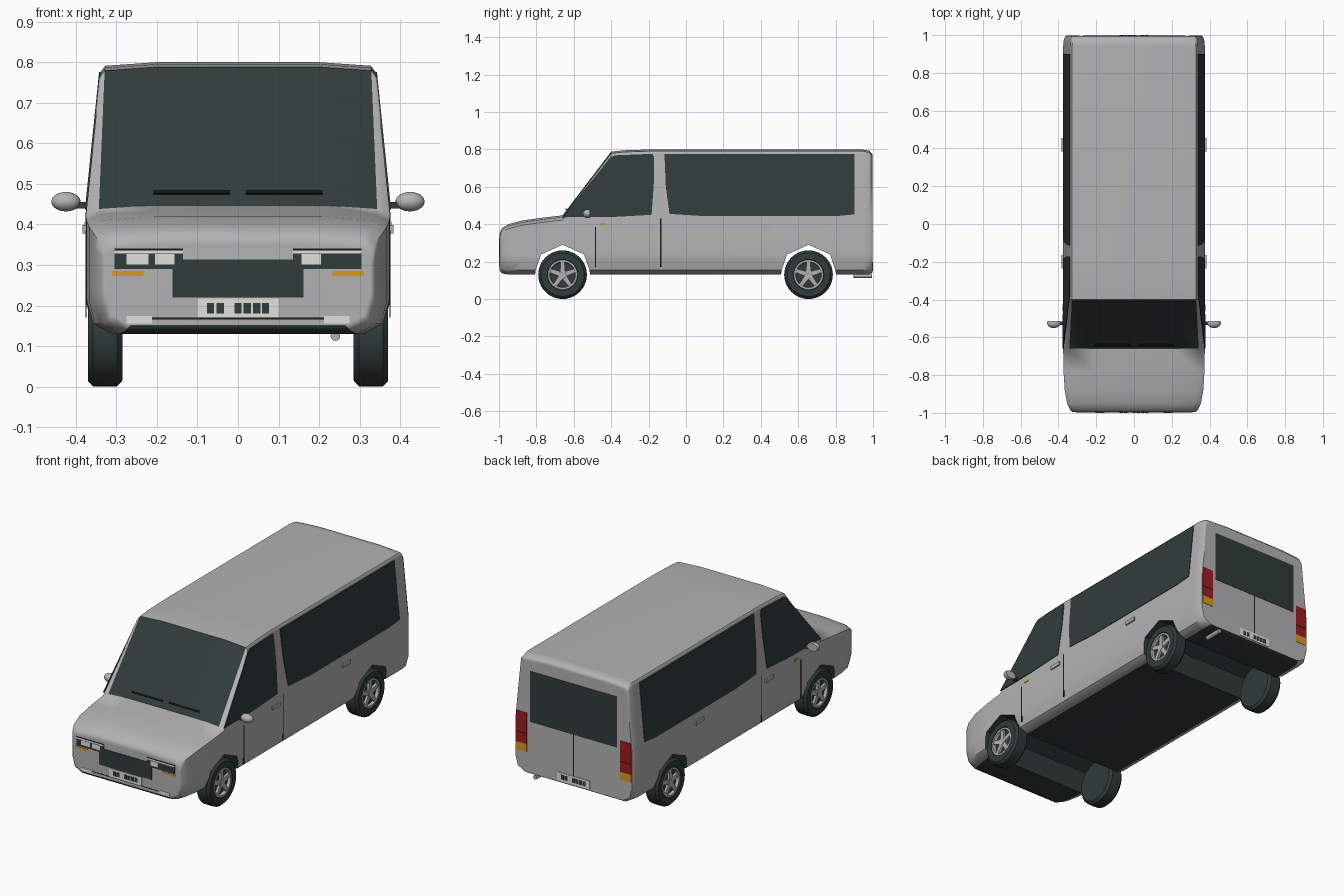
import bpy, bmesh, math
from mathutils import Vector, Matrix

cube = bpy.data.objects.get("Cube")
if cube:
    bpy.data.objects.remove(cube, do_unlink=True)


def material(name, r, g, b):
    m = bpy.data.materials.new(name)
    m.use_nodes = True
    m.diffuse_color = (r, g, b, 1)
    bsdf = m.node_tree.nodes["Principled BSDF"]
    bsdf.inputs["Base Color"].default_value = (r, g, b, 1)
    bsdf.inputs["Roughness"].default_value = 0.6
    return m


PAINT = material("silver paint", 0.45, 0.45, 0.46)
DARK = material("dark glass and rubber", 0.03, 0.045, 0.042)
BLACK = material("black trim", 0.008, 0.009, 0.009)
WHITE = material("white lens", 0.75, 0.75, 0.72)
RED = material("red lens", 0.33, 0.012, 0.016)
AMBER = material("amber lens", 0.7, 0.32, 0.015)

END = 0.996      # half length of the shell
BELT = 0.43      # height where the sides start leaning in


def finish(bm, name, mats, smooth=None):
    bmesh.ops.recalc_face_normals(bm, faces=bm.faces)
    me = bpy.data.meshes.new(name)
    bm.to_mesh(me)
    bm.free()
    for m in mats:
        me.materials.append(m)
    ob = bpy.data.objects.new(name, me)
    bpy.context.collection.objects.link(ob)
    bpy.ops.object.select_all(action='DESELECT')
    ob.select_set(True)
    bpy.context.view_layer.objects.active = ob
    if smooth:
        bpy.ops.object.shade_smooth_by_angle(angle=math.radians(smooth))
    return ob


def add_prism(bm, pts, offset):
    face = bm.faces.new([bm.verts.new(p) for p in pts])
    ext = bmesh.ops.extrude_face_region(bm, geom=[face], use_keep_orig=True)
    moved = [v for v in ext["geom"] if isinstance(v, bmesh.types.BMVert)]
    bmesh.ops.translate(bm, verts=moved, vec=offset)


def prism(name, pts, offset, mat):
    bm = bmesh.new()
    add_prism(bm, pts, Vector(offset))
    return finish(bm, name, [mat])


def add_lathe(bm, profile, steps=40):
    """Spin (x, radius) points round the x axis."""
    vs = [bm.verts.new((x, 0, r)) for x, r in profile]
    es = [bm.edges.new(p) for p in zip(vs, vs[1:])]
    bmesh.ops.spin(bm, geom=vs + es, cent=(0, 0, 0), axis=(1, 0, 0),
                   angle=math.tau, steps=steps, use_duplicate=False)
    bmesh.ops.remove_doubles(bm, verts=bm.verts, dist=1e-5)


def half_width(z, w=0.375):
    return w - max(0, z - BELT) * 0.103


def section(y, top, w, bottom, corner):
    """Closed cross-section of the shell at one station."""
    edge = half_width(top - 0.025, w)
    half = [(0, bottom), (w - 0.06, bottom), (w - 0.015, bottom + 0.025),
            (w, bottom + 0.08), (w, 0.24), (w, min(BELT, top - 0.06)),
            (edge, top - 0.025), (edge - corner, top - 0.009),
            (edge - corner - 0.13, top), (0, top)]
    return [(x, y, z) for x, z in half] + [(-x, y, z) for x, z in half[-2:0:-1]]


# Body shell lofted from nose to tail
stations = [
    (-END, 0.352, 0.325, 0.152, 0.032), (-0.985, 0.378, 0.338, 0.138, 0.032),
    (-0.95, 0.4, 0.354, 0.13, 0.032), (-0.88, 0.419, 0.367, 0.13, 0.032),
    (-0.78, 0.433, 0.373, 0.13, 0.032), (-0.66, 0.447, 0.375, 0.13, 0.032),
    (-0.4, 0.788, 0.375, 0.13, 0.012), (-0.33, 0.795, 0.375, 0.13, 0.012),
    (-0.18, 0.8, 0.375, 0.13, 0.012), (0.94, 0.8, 0.375, 0.13, 0.012),
    (0.98, 0.793, 0.371, 0.132, 0.014), (END, 0.775, 0.362, 0.142, 0.016)]
WINDSCREEN = 5
bm = bmesh.new()
rings = [[bm.verts.new(p) for p in section(*s)] for s in stations]
n = len(rings[0])
for k, (a, b) in enumerate(zip(rings, rings[1:])):
    for j in range(n):
        f = bm.faces.new((a[j], a[(j + 1) % n], b[(j + 1) % n], b[j]))
        glass = k == WINDSCREEN and 7 <= j <= 10
        f.material_index = 1 if glass or j in (0, n - 1) else 0
bm.faces.new(rings[0])
bm.faces.new(rings[-1])
body = finish(bm, "body_shell", [PAINT, DARK])

# Wheel arches cut right across the underside
ARCH = [(-0.152, 0.05), (-0.145, 0.15), (-0.115, 0.238), (0, 0.29),
        (0.115, 0.238), (0.145, 0.15), (0.152, 0.05)]
AXLES = {"front": -0.66, "rear": 0.655}
for place, yc in AXLES.items():
    cutter = prism(place + "_arch_cutter", [(-0.6, yc + y, z) for y, z in ARCH],
                   (1.2, 0, 0), DARK)
    cutter.hide_render = True
    cut = body.modifiers.new("arch", 'BOOLEAN')
    cut.operation, cut.solver, cut.object = 'DIFFERENCE', 'EXACT', cutter
    cut.material_mode = 'TRANSFER'
    bpy.context.view_layer.objects.active = body
    bpy.ops.object.modifier_apply(modifier=cut.name)
    bpy.data.objects.remove(cutter, do_unlink=True)
bpy.ops.object.select_all(action='DESELECT')
body.select_set(True)
bpy.context.view_layer.objects.active = body
bpy.ops.object.shade_smooth_by_angle(angle=math.radians(42))
body.modifiers.new("normals", 'WEIGHTED_NORMAL').keep_sharp = True


# Plates laid on the sides, nose and tail
def side_plate(name, s, pts, mat, thick=0.005):
    prism(name, [(s * (half_width(z) - 0.002), y, z) for y, z in pts],
          (s * thick, 0, 0), mat)


def rect(a0, a1, b0, b1):
    return [(a0, b0), (a1, b0), (a1, b1), (a0, b1)]


def end_plate(name, end, x0, x1, z0, z1, mat, thick=0.002):
    prism(name, [(x, end * (END - 0.002), z) for x, z in rect(x0, x1, z0, z1)],
          (0, end * (thick + 0.002), 0), mat)


CAB_WINDOW = [(-0.66, 0.437), (-0.4, 0.758), (-0.38, 0.768), (-0.18, 0.776),
              (-0.172, 0.76), (-0.172, 0.62), (-0.184, 0.45), (-0.4, 0.438)]
REAR_WINDOW = [(-0.115, 0.776), (-0.108, 0.6), (-0.088, 0.455), (0.1, 0.443),
               (0.8, 0.443), (0.9, 0.452), (0.9, 0.776)]
for side, s in (("left", 1), ("right", -1)):
    side_plate(side + "_cab_window", s, CAB_WINDOW, DARK)
    side_plate(side + "_rear_window", s, REAR_WINDOW, DARK)
    for i, (y, top) in enumerate(((-0.484, 0.385), (-0.135, 0.43))):
        side_plate(f"{side}_door_seam_{i}", s, rect(y - 0.003, y + 0.003, 0.17, top),
                   BLACK, 0.003)
    for i, y in enumerate((-0.2, 0.42)):
        side_plate(f"{side}_door_handle_{i}", s, rect(y - 0.035, y + 0.035, 0.378, 0.398),
                   PAINT, 0.01)
    side_plate(side + "_side_marker", s, rect(-0.46, -0.425, 0.396, 0.406), AMBER)

    # Nose lamps and tail lamps
    def lamp(name, end, a, b, z0, z1, mat, thick=0.002):
        end_plate(f"{side}_{name}", end, s * a, s * b, z0, z1, mat, thick)
    lamp("lamp_panel", -1, 0.135, 0.305, 0.29, 0.328, DARK)
    lamp("lamp_strip", -1, 0.135, 0.305, 0.328, 0.336, WHITE)
    lamp("lamp_top_line", -1, 0.135, 0.305, 0.336, 0.34, BLACK)
    lamp("inner_headlamp", -1, 0.157, 0.205, 0.301, 0.327, WHITE, 0.004)
    if s < 0:
        lamp("outer_headlamp", -1, 0.22, 0.275, 0.301, 0.327, WHITE, 0.003)
    lamp("indicator", -1, 0.233, 0.31, 0.273, 0.285, AMBER)
    lamp("fog_lamp", -1, 0.212, 0.275, 0.156, 0.174, WHITE)
    lamp("tail_lamp", 1, 0.29, 0.358, 0.3, 0.475, RED)
    lamp("tail_indicator", 1, 0.29, 0.358, 0.255, 0.3, AMBER)
    lamp("wiper_rest", 1, 0.29, 0.358, 0.357, 0.36, BLACK, 0.003)

    # Wing mirror: domed housing with a flat back, on a short arm
    bm = bmesh.new()
    bmesh.ops.create_uvsphere(bm, u_segments=24, v_segments=12, radius=1)
    bmesh.ops.bisect_plane(bm, geom=bm.verts[:] + bm.edges[:] + bm.faces[:],
                           plane_co=(0, 0.4, 0), plane_no=(0, 1, 0), clear_outer=True)
    bmesh.ops.holes_fill(bm, edges=[e for e in bm.edges if e.is_boundary])
    bmesh.ops.transform(bm, verts=bm.verts, matrix=Matrix.Translation(
        (s * 0.424, -0.525, 0.456)) @ Matrix.Diagonal((0.036, 0.026, 0.024, 1)))
    finish(bm, side + "_mirror", [PAINT], 40)
    prism(side + "_mirror_arm", [(s * 0.355, y, z) for y, z in
          rect(-0.535, -0.515, 0.439, 0.455)], (s * 0.045, 0, 0), DARK)

    # Wheels
    for place, yc in AXLES.items():
        centre = Matrix.Translation((0, yc, 0.13)) @ Matrix.Diagonal((s, 1, 1, 1))
        bm = bmesh.new()
        add_lathe(bm, [(0.285, 0), (0.285, 0.115), (0.298, 0.129), (0.33, 0.13),
                       (0.357, 0.129), (0.37, 0.116), (0.37, 0.082),
                       (0.352, 0.076), (0.35, 0)])
        bm.transform(centre)
        finish(bm, f"{side}_{place}_tyre", [DARK], 35)
        bm = bmesh.new()
        add_lathe(bm, [(0.353, 0.08), (0.368, 0.079), (0.368, 0.069), (0.352, 0.066)])
        add_lathe(bm, [(0.35, 0.022), (0.367, 0.02), (0.367, 0.009), (0.363, 0)], 20)
        for i in range(5):
            turn = Matrix.Rotation(math.tau * i / 5, 3, 'X')
            spoke = [(0.352, -0.014, 0.01), (0.352, 0.014, 0.01),
                     (0.352, 0.01, 0.072), (0.352, -0.01, 0.072)]
            add_prism(bm, [turn @ Vector(p) for p in spoke], Vector((0.013, 0, 0)))
        bm.transform(centre)
        finish(bm, f"{side}_{place}_rim", [PAINT], 35)

    # Wiper lying on the windscreen
    def screen(x, z):
        return (x, -0.66 + (z - 0.447) * 0.762 - 0.002, z)
    prism(side + "_wiper", [screen(s * x, z) for x, z in rect(0.02, 0.208, 0.474, 0.481)],
          (0, -0.005, 0.004), BLACK)

# Grille, bumper line and registration plates with plain blocks
end_plate("grille", -1, -0.162, 0.162, 0.22, 0.314, DARK, 0.003)
end_plate("bumper_line", -1, -0.212, 0.212, 0.166, 0.17, BLACK, 0.001)
end_plate("front_plate", -1, -0.1, 0.1, 0.17, 0.217, WHITE, 0.003)
end_plate("rear_plate", 1, -0.1, 0.1, 0.15, 0.197, WHITE, 0.003)
for i, x in enumerate((-0.068, -0.044, 0, 0.023, 0.046, 0.068)):
    end_plate(f"front_plate_block_{i}", -1, x - 0.009, x + 0.009, 0.181, 0.206, DARK, 0.004)
    end_plate(f"rear_plate_block_{i}", 1, -x - 0.009, -x + 0.009, 0.161, 0.186, DARK, 0.004)

# Tail window, door seam and exhaust
end_plate("tail_window", 1, -0.27, 0.27, 0.43, 0.715, DARK)
end_plate("tail_door_seam", 1, -0.003, 0.003, 0.2, 0.43, BLACK, 0.001)
bm = bmesh.new()
bmesh.ops.create_cone(bm, cap_ends=True, segments=16, radius1=0.012, radius2=0.012, depth=0.1,
                      matrix=Matrix.Translation((0.24, 0.945, 0.125))
                      @ Matrix.Rotation(math.pi / 2, 4, 'X'))
finish(bm, "exhaust_pipe", [PAINT], 40)
